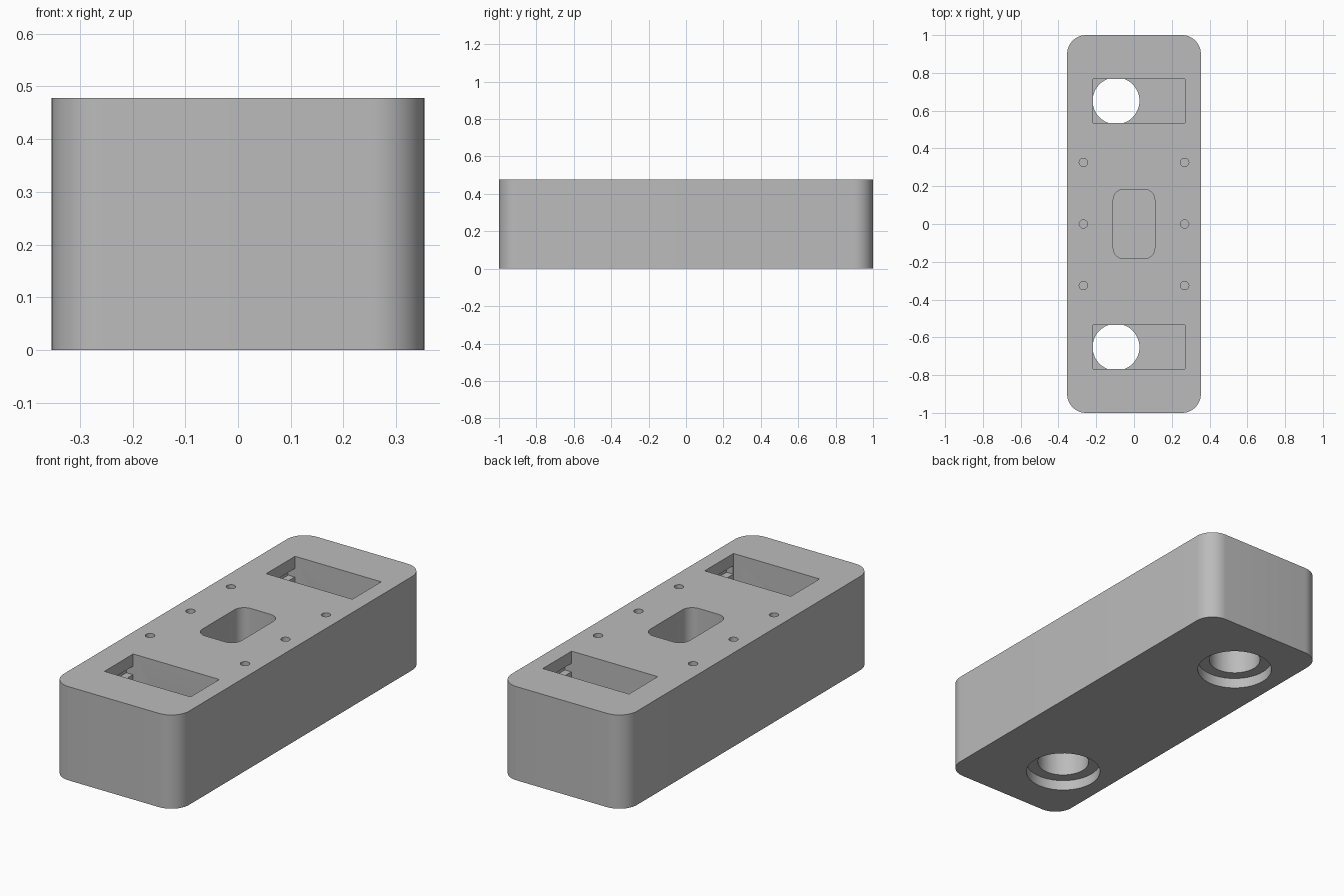
import bpy
import bmesh
import math

cube = bpy.data.objects.get("Cube")
if cube:
    bpy.data.objects.remove(cube, do_unlink=True)

HX, HY, TOP = 0.354, 1.0, 0.478

grey = bpy.data.materials.new("plain grey")
grey.use_nodes = True
colour = (0.5, 0.5, 0.5, 1)
grey.diffuse_color = colour
grey.node_tree.nodes["Principled BSDF"].inputs["Base Color"].default_value = colour


def rounded_outline(hx, hy, r, steps=12):
    """Outline of a rectangle with round corners, or a circle when hx = hy = r."""
    if r == 0:
        return [(hx, hy), (-hx, hy), (-hx, -hy), (hx, -hy)]
    points = []
    for quarter, (sx, sy) in enumerate([(1, 1), (-1, 1), (-1, -1), (1, -1)]):
        for i in range(steps + 1):
            a = (quarter + i / steps) * math.pi / 2
            points.append((sx * (hx - r) + r * math.cos(a),
                           sy * (hy - r) + r * math.sin(a)))
    return points


def prism(name, cx, cy, hx, hy, r, z0, z1):
    """Upright block standing between two heights."""
    bm = bmesh.new()
    verts = [bm.verts.new((cx + x, cy + y, z0)) for x, y in rounded_outline(hx, hy, r)]
    bmesh.ops.remove_doubles(bm, verts=verts, dist=1e-5)
    face = bm.faces.new([v for v in verts if v.is_valid])
    up = bmesh.ops.extrude_face_region(bm, geom=[face])["geom"]
    moved = [g for g in up if isinstance(g, bmesh.types.BMVert)]
    bmesh.ops.translate(bm, verts=moved, vec=(0, 0, z1 - z0))
    bmesh.ops.recalc_face_normals(bm, faces=bm.faces)
    mesh = bpy.data.meshes.new(name)
    bm.to_mesh(mesh)
    bm.free()
    mesh.materials.append(grey)
    obj = bpy.data.objects.new(name, mesh)
    bpy.context.scene.collection.objects.link(obj)
    return obj


def cylinder(name, cx, cy, r, z0, z1):
    return prism(name, cx, cy, r, r, r, z0, z1)


body = prism("housing_block", 0, 0, HX, HY, 0.1, 0, TOP)
above = TOP + 0.1
floor = 0.22

# Central rounded pocket
cutters = [prism("centre_pocket", 0, 0, 0.11, 0.183, 0.055, 0.2, above)]

# End pockets with clip notches, cable bores and counterbores underneath
for y in (-0.652, 0.652):
    cutters += [
        prism("end_pocket", 0.027, y, 0.243, 0.116, 0, floor, above),
        prism("clip_notch", 0.027, y, 0.28, 0.114, 0, TOP - 0.105, TOP - 0.062),
        cylinder("cable_bore", -0.095, y, 0.124, 0.03, floor + 0.002),
        cylinder("counterbore", -0.095, y, 0.18, -0.1, 0.053),
    ]

# Two rows of screw holes
for x in (-0.268, 0.268):
    for y in (-0.326, 0, 0.326):
        cutters.append(cylinder("screw_hole", x, y, 0.022, 0.28, above))

# Cut everything out, then drop the cutters
for cutter in cutters:
    cutter.hide_render = True
    cut = body.modifiers.new(cutter.name, 'BOOLEAN')
    cut.operation = 'DIFFERENCE'
    cut.solver = 'EXACT'
    cut.object = cutter
bpy.context.view_layer.update()
depsgraph = bpy.context.evaluated_depsgraph_get()
result = bpy.data.meshes.new_from_object(body.evaluated_get(depsgraph))
body.modifiers.clear()
body.data = result
for cutter in cutters:
    bpy.data.objects.remove(cutter, do_unlink=True)
body.data.materials.clear()
body.data.materials.append(grey)
for poly in body.data.polygons:
    poly.material_index = 0

# Smooth rounded walls, crisp rims
for obj in bpy.context.selected_objects:
    obj.select_set(False)
body.select_set(True)
bpy.context.view_layer.objects.active = body
bpy.ops.object.shade_smooth_by_angle(angle=math.radians(30))
